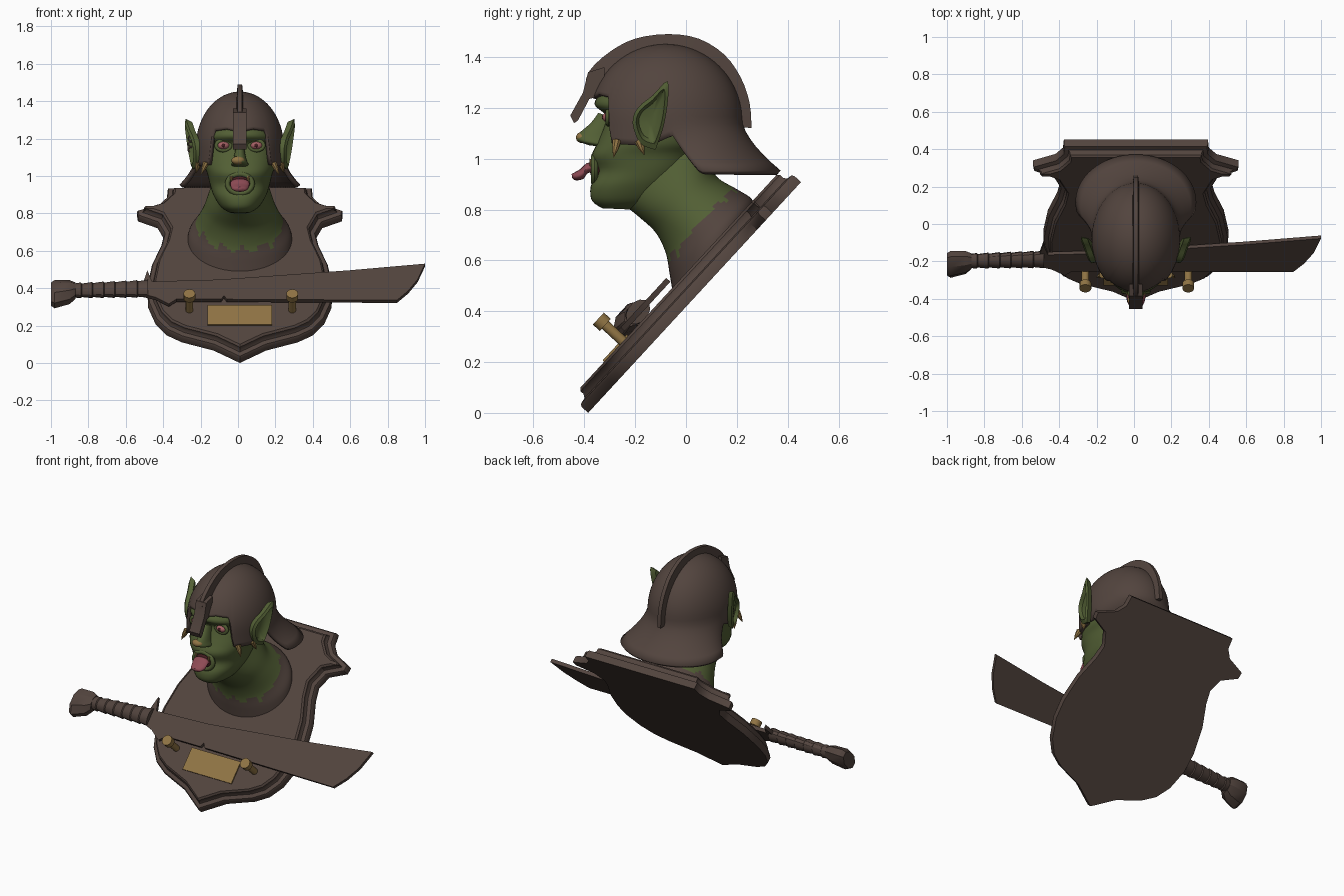
import bpy, bmesh
from math import sin, cos, pi, radians, sqrt
from mathutils import Vector

old = bpy.data.objects.get("Cube")
if old:
    bpy.data.objects.remove(old, do_unlink=True)

X0 = 0.01  # centre line of plaque and head


def material(name, rgb):
    m = bpy.data.materials.new(name)
    m.use_nodes = True
    m.diffuse_color = (*rgb, 1)
    bsdf = m.node_tree.nodes["Principled BSDF"]
    bsdf.inputs["Base Color"].default_value = (*rgb, 1)
    bsdf.inputs["Roughness"].default_value = 0.8
    return m


BROWN = material("dark brown", (0.085, 0.058, 0.048))
GREEN = material("skin green", (0.085, 0.115, 0.035))
GOLD = material("dull gold", (0.28, 0.175, 0.058))
PINK = material("tongue pink", (0.27, 0.07, 0.09))
EYE = material("eye red", (0.38, 0.12, 0.13))
MOUTH = material("mouth dark red", (0.06, 0.012, 0.015))


def finish(bm, name, mats, angle=40):
    bmesh.ops.recalc_face_normals(bm, faces=bm.faces[:])
    me = bpy.data.meshes.new(name)
    bm.to_mesh(me)
    bm.free()
    ob = bpy.data.objects.new(name, me)
    bpy.context.collection.objects.link(ob)
    for m in mats:
        me.materials.append(m)
    bpy.ops.object.select_all(action='DESELECT')
    ob.select_set(True)
    bpy.context.view_layer.objects.active = ob
    bpy.ops.object.shade_smooth_by_angle(angle=radians(angle))
    return ob


def loft(name, rows, mat, angle=40, cap=True, rule=None, extra=()):
    """Skin closed loops of points; rule picks a material slot per face centre."""
    bm = bmesh.new()
    loops = [[bm.verts.new(p) for p in r] for r in rows]
    n = len(rows[0])
    for a, b in zip(loops, loops[1:]):
        for i in range(n):
            j = (i + 1) % n
            bm.faces.new((a[i], a[j], b[j], b[i]))
    if cap:
        bm.faces.new(loops[0])
        bm.faces.new(loops[-1])
    if rule:
        for f in bm.faces:
            f.material_index = rule(f.calc_center_median())
    return finish(bm, name, (mat, *extra), angle)


def curve(pts, steps):
    """Smooth resampling of a list of equal-length tuples."""
    out = []
    for i in range(len(pts) - 1):
        p = [Vector(pts[max(0, min(len(pts) - 1, i + k))]) for k in (-1, 0, 1, 2)]
        for s in range(steps):
            t = s / steps
            out.append(p[1] + (p[2] - p[0]) * t / 2 + (p[0] * 2 - p[1] * 5 + p[2] * 4 - p[3]) * t * t / 2
                       + (p[1] * 3 - p[0] - p[2] * 3 + p[3]) * t ** 3 / 2)
    return out + [Vector(pts[-1])]


def section(fy, fz, by, bz, w, n=40, power=1.0):
    """Oval from a front point to a back point in the centre plane."""
    row = []
    for i in range(n):
        a = 2 * pi * i / n
        c = abs(cos(a)) ** power * (1 if cos(a) > 0 else -1)
        s = abs(sin(a)) ** power * (1 if sin(a) > 0 else -1)
        row.append((X0 + w * s, (fy + by) / 2 + (fy - by) / 2 * c, (fz + bz) / 2 + (fz - bz) / 2 * c))
    return row


def tilt(u, v, w):
    """Plaque frame: u across, v up the slope, w out of the board."""
    return Vector((u, -0.385 + 0.678 * v - 0.735 * w, 0.735 * v + 0.678 * w))


def ball(name, loc, size, mat):
    bm = bmesh.new()
    bmesh.ops.create_uvsphere(bm, u_segments=24, v_segments=14, radius=1)
    for v in bm.verts:
        v.co = Vector(loc) + Vector([a * b for a, b in zip(v.co, size)])
    return finish(bm, name, (mat,), 60)


def spike(name, base, tip, r, mat):
    base, tip = Vector(base), Vector(tip)
    q = (tip - base).to_track_quat('Z', 'Y')
    rows = [[base.lerp(tip, t) + q @ Vector((k * r * cos(i * pi / 4), k * r * sin(i * pi / 4), 0))
             for i in range(8)] for t, k in ((0, 1), (0.5, 0.7), (1, 0.05))]
    return loft(name, rows, mat)


def ring(name, loc, size, thick, mat):
    rows = []
    for j in range(9):
        b = 2 * pi * j / 8
        rows.append([(loc[0] + (size[0] + thick * cos(b)) * cos(i * pi / 14), loc[1] + thick * sin(b),
                      loc[2] + (size[1] + thick * cos(b)) * sin(i * pi / 14)) for i in range(28)])
    return loft(name, rows, mat, 60, cap=False)


# plaque: moulded edge made by insetting the outline step by step
half = [(0.14, 0.09), (0.31, 0.15), (0.39, 0.2), (0.45, 0.28), (0.49, 0.4), (0.495, 0.52), (0.47, 0.68),
        (0.42, 0.82), (0.405, 0.9), (0.44, 0.98), (0.545, 1.03), (0.55, 1.07), (0.43, 1.12), (0.39, 1.17),
        (0.385, 1.235)]
outline = [Vector((0, 0))] + [Vector(p) for p in half] + [Vector((-x, y)) for x, y in reversed(half)]


def inset(pts, d):
    out = []
    for i, p in enumerate(pts):
        e1 = (p - pts[i - 1]).normalized()
        e2 = (pts[(i + 1) % len(pts)] - p).normalized()
        n = (Vector((-e1.y, e1.x)) + Vector((-e2.y, e2.x))).normalized()
        out.append(p + n * d / max(0.6, n.dot(Vector((-e1.y, e1.x)))))
    return out


steps = ((0, 0), (0, 0.035), (0.006, 0.045), (0.028, 0.05), (0.036, 0.065), (0.035, 0.08), (0.045, 0.09))
loft("plaque", [[tilt(p.x + X0, p.y, w) for p in inset(outline, d)] for d, w in steps], BROWN, 35)

# name plate and pegs
loft("name_plate", [[tilt(X0 + x, v, w) for x, v in ((-0.172, 0.19), (0.172, 0.19), (0.172, 0.33), (-0.172, 0.33))]
                    for w in (0.088, 0.098)], GOLD)
for side in (-1, 1):
    rows = [[tilt(0.015 + side * 0.275 + r * cos(i * pi / 6), 0.3 + r * sin(i * pi / 6), w) for i in range(12)]
            for w, r in ((0.08, 0.02), (0.185, 0.02), (0.185, 0.032), (0.222, 0.032))]
    loft("peg", rows, GOLD)

# sword: blade, wrapped grip, pommel
blade = [(-0.5, 0.36), (-0.44, 0.345), (-0.37, 0.31), (-0.33, 0.335), (-0.09, 0.335), (-0.075, 0.355),
         (-0.06, 0.335), (0.85, 0.33), (0.91, 0.38), (0.96, 0.44), (1.0, 0.525), (0.6, 0.49), (-0.1, 0.44),
         (-0.46, 0.43), (-0.485, 0.49), (-0.505, 0.43)]
loft("sword_blade", [[tilt(x, (z - 0.085) / 0.735, w) for x, z in blade] for w in (0.112, 0.134)], BROWN, 30)


def bar(name, stations, sides):
    rows = [[tilt(x, v + rv * cos(2 * pi * (i + 0.5) / sides), 0.125 + rw * sin(2 * pi * (i + 0.5) / sides))
             for i in range(sides)] for x, v, rv, rw in stations]
    return loft(name, rows, BROWN, 30)


grip = []
for k in range(7):
    x = -0.48 - k * 0.06
    grip += [(x, 0.425 - k * 0.002, 0.056 - k * 0.002, 0.04), (x - 0.055, 0.423 - k * 0.002, 0.048 - k * 0.002, 0.034)]
bar("sword_grip", grip, 12)
bar("sword_pommel", ((-0.87, 0.41, 0.05, 0.04), (-0.9, 0.4, 0.075, 0.05), (-0.98, 0.385, 0.09, 0.055),
                     (-1.0, 0.385, 0.075, 0.045)), 8)

# neck with a ragged brown collar at its base
neck = [(-0.055, 0.49, 0.27, 0.81, 0.28), (-0.065, 0.55, 0.255, 0.845, 0.27), (-0.08, 0.63, 0.2, 0.88, 0.23),
        (-0.12, 0.71, 0.12, 0.93, 0.195), (-0.19, 0.775, 0.1, 1.0, 0.17), (-0.26, 0.83, 0.1, 1.1, 0.14)]


def collar(c):
    w = -0.735 * (c.y + 0.385) + 0.678 * c.z
    return 1 if w < 0.18 + 0.015 * sin(c.x * 60) + 0.01 * sin(c.x * 131) else 0


loft("neck", [section(*r, n=64) for r in curve(neck, 6)], GREEN, 60, rule=collar, extra=(BROWN,))

# head
head = [(-0.33, 0.805, -0.22, 0.8, 0.05), (-0.37, 0.835, -0.1, 0.83, 0.1), (-0.375, 0.89, -0.02, 0.9, 0.14),
        (-0.35, 0.95, 0.02, 0.96, 0.16), (-0.37, 1.01, 0.05, 1.02, 0.175), (-0.35, 1.06, 0.08, 1.06, 0.195),
        (-0.325, 1.12, 0.1, 1.12, 0.2), (-0.315, 1.17, 0.12, 1.17, 0.197), (-0.36, 1.215, 0.12, 1.21, 0.19),
        (-0.32, 1.27, 0.1, 1.27, 0.165), (-0.22, 1.34, 0.02, 1.34, 0.1)]
loft("head", [section(*r, power=0.9) for r in curve(head, 4)], GREEN, 60)

# nose, mouth and tongue
nose = [(-0.345, 1.18, -0.28, 1.16, 0.02), (-0.375, 1.14, -0.28, 1.12, 0.026), (-0.425, 1.095, -0.28, 1.08, 0.036),
        (-0.425, 1.07, -0.28, 1.05, 0.046), (-0.38, 1.052, -0.3, 1.045, 0.03)]
loft("nose", [section(*r, n=20) for r in curve(nose, 4)], GREEN, 60)
ball("nose_tip", (X0 - 0.01, -0.408, 1.083), (0.036, 0.025, 0.022), GOLD)
ball("mouth", (X0, -0.348, 0.958), (0.062, 0.03, 0.05), MOUTH)
ring("lips", (X0, -0.36, 0.958), (0.066, 0.052), 0.014, GREEN)
tongue = [(-0.32, 0.955, -0.32, 0.925, 0.04), (-0.38, 0.985, -0.38, 0.945, 0.05), (-0.415, 0.96, -0.405, 0.92, 0.048),
          (-0.44, 0.945, -0.435, 0.915, 0.035), (-0.45, 0.94, -0.448, 0.925, 0.012)]
loft("tongue", [section(*r, n=16) for r in curve(tongue, 4)], PINK, 60)

for side in (-1, 1):
    # eyes and lids
    ex = X0 + side * 0.088
    ball("eyeball", (ex, -0.295, 1.163), (0.036, 0.034, 0.024), EYE)
    ball("pupil", (ex, -0.326, 1.163), (0.01, 0.005, 0.01), MOUTH)
    ring("eyelid", (ex, -0.305, 1.163), (0.038, 0.026), 0.011, GREEN)
    spike("fang", (X0 + side * 0.045, -0.37, 0.998), (X0 + side * 0.045, -0.378, 0.965), 0.009, GOLD)
    # pointed ears, cupped outward
    shape = curve([(-0.12, 1.035), (-0.18, 1.06), (-0.21, 1.14), (-0.19, 1.2), (-0.13, 1.25), (-0.073, 1.305),
                   (-0.072, 1.22), (-0.09, 1.12), (-0.12, 1.035)], 3)[:-1]
    rows = []
    for k, dx in ((0.9, -0.03), (1, 0), (0.8, 0.01), (0.65, -0.012), (0.2, -0.02)):
        rows.append([])
        for p in shape:
            y, z = -0.14 + (p[0] + 0.14) * k, 1.15 + (p[1] - 1.15) * k
            rows[-1].append((X0 + side * (0.225 + (z - 1.03) * 0.1 + (y + 0.21) * 0.28 + dx), y, z))
    loft("ear", rows, GREEN, 50)
    # bone spikes under the cheek guards
    spike("cheek_spike", (X0 + side * 0.18, -0.272, 1.07), (X0 + side * 0.21, -0.285, 1.005), 0.018, GOLD)
    spike("cheek_spike", (X0 + side * 0.22, -0.185, 1.07), (X0 + side * 0.235, -0.165, 1.015), 0.018, GOLD)

# rings in one ear
for z in (1.14, 1.17, 1.2):
    ring("earring", (X0 - 0.262, -0.1, z), (0.014, 0.014), 0.004, BROWN)

# helmet: dome with face opening, cheek guards and flared neck guard
RIM = [(0, 1.235), (20, 1.25), (39, 1.24), (44, 1.06), (75, 1.05), (95, 1.09), (111, 0.945), (180, 0.945)]


def rim_height(deg):
    for (a, z), (b, y) in zip(RIM, RIM[1:]):
        if deg <= b:
            return z + (y - z) * (deg - a) / (b - a)
    return RIM[-1][1]


def helmet_point(deg, t):
    d = abs(deg)
    low = rim_height(d)
    z = low + (1.44 - low) * cos(t * pi / 2)
    r = sqrt(max(0, 1 - (max(0, z - 1.15) / 0.29) ** 2))
    a = radians(d)
    p = Vector((0.225 * r * sin(a), -0.08 - 0.29 * r * cos(a)))
    if z < 1.15 and d > 80:
        b = radians(75 + (d - 111) * 105 / 69)
        p = p.lerp(Vector((0.315 * sin(b), 0.12 - 0.245 * cos(b))), min(1, (1.15 - z) / 0.205) ** 1.6)
    return (X0 + (p.x if deg >= 0 else -p.x), p.y, z)


helmet = loft("helmet", [[helmet_point(i * 2.5 - 180, t / 24) for i in range(144)]
                         for t in (0.2, *range(1, 25))], BROWN, 50, cap=False)
mod = helmet.modifiers.new("thickness", 'SOLIDIFY')
mod.thickness = 0.022
mod.offset = 0
ball("helmet_crown", (X0, -0.08, 1.438), (0.02, 0.02, 0.012), BROWN)

# crest along the middle, thinner at its outer edge, and nose guard
outer = curve([(-0.4, 1.27), (-0.38, 1.345), (-0.3, 1.42), (-0.2, 1.472), (-0.07, 1.49), (0.05, 1.472), (0.15, 1.41),
               (0.215, 1.32), (0.25, 1.22), (0.258, 1.12)], 3)
crest = []
for y, z in outer:
    inner = Vector((y, z)).lerp(Vector((-0.07, 1.16)), 0.28)
    crest.append([(X0 - 0.022, *inner), (X0 - 0.012, y, z), (X0 + 0.012, y, z), (X0 + 0.022, *inner)])
loft("crest", crest, BROWN, 40)
guard = [(-0.455, 1.17), (-0.44, 1.14), (-0.425, 1.15), (-0.38, 1.235), (-0.32, 1.25), (-0.32, 1.36), (-0.385, 1.34),
         (-0.405, 1.26)]
loft("nose_guard", [[(X0 + x, y, z) for y, z in guard] for x in (-0.036, 0.036)], BROWN, 40)
